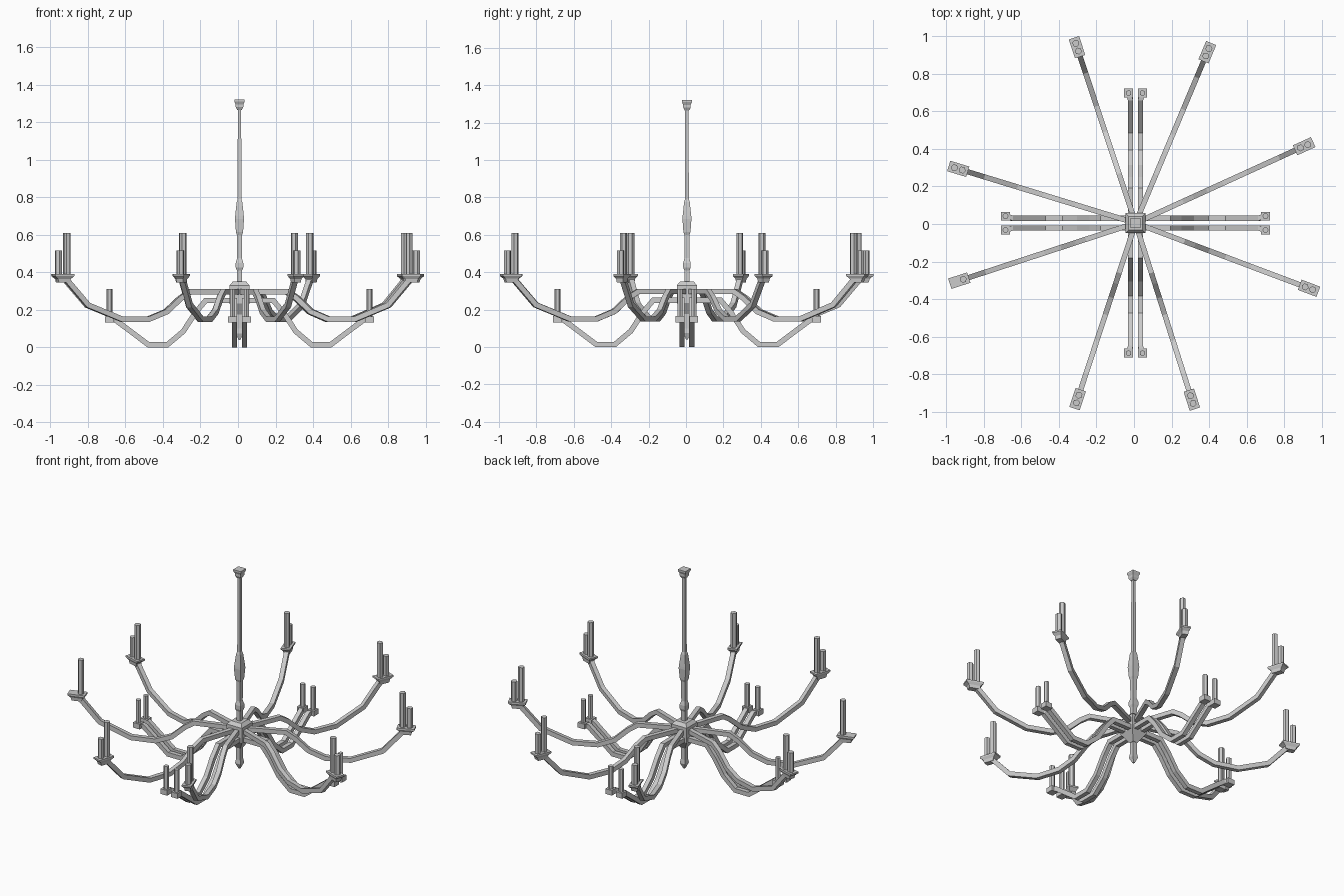
import bpy, bmesh, math
from mathutils import Vector, Matrix

if "Cube" in bpy.data.objects:
    bpy.data.objects.remove(bpy.data.objects["Cube"])

CENTRE = Matrix.Translation((0.008, 0.005, 0))


def finish(bm, name, mat):
    bmesh.ops.recalc_face_normals(bm, faces=bm.faces)
    me = bpy.data.meshes.new(name)
    bm.to_mesh(me)
    bm.free()
    ob = bpy.data.objects.new(name, me)
    ob.matrix_world = CENTRE @ mat
    bpy.context.collection.objects.link(ob)
    return ob


def skin(rings, name, mat):
    """Join rings of points into a closed flat-faced solid."""
    bm = bmesh.new()
    vs = [[bm.verts.new(p) for p in r] for r in rings]
    n = len(vs[0])
    for a, b in zip(vs, vs[1:]):
        for i in range(n):
            j = (i + 1) % n
            bm.faces.new((a[i], a[j], b[j], b[i]))
    bm.faces.new(vs[0])
    bm.faces.new(vs[-1])
    return finish(bm, name, mat)


def stack(profile, name, mat=Matrix()):
    """Rectangular sections given as (half length, half width, z)."""
    return skin([[(x, y, z), (-x, y, z), (-x, -y, z), (x, -y, z)]
                 for x, y, z in profile], name, mat)


def sweep(path, size, name, mat):
    """Square bar along a path lying in the xz plane with slight side drift."""
    pts = [Vector(p) for p in path]
    h, rings = size / 2, []
    for i, p in enumerate(pts):
        d0 = (p - pts[max(i - 1, 0)]).normalized()
        d1 = (pts[min(i + 1, len(pts) - 1)] - p).normalized()
        t = (d0 + d1).normalized()
        k = 1 / max(0.7, t.dot(d1 if d1.length else d0))
        up = Vector((-t.z, 0, t.x)).normalized() * h * k
        side = Vector((0, h, 0))
        rings.append([p + up + side, p + up - side, p - up - side, p - up + side])
    return skin(rings, name, mat)


def candle(radius, z0, z1, name, mat):
    rings = [[(radius * math.cos(a * math.pi / 3), radius * math.sin(a * math.pi / 3), z)
              for a in range(6)] for z in (z0, z1)]
    return skin(rings, name, mat)


# Central stem, ceiling cap, hub and finial, all square in section
def square(rows, name):
    stack([(w, w, z) for w, z in rows], name)


square([(0.014, 0.34), (0.014, 0.41), (0.02, 0.425), (0.02, 0.45), (0.013, 0.475),
        (0.014, 0.60), (0.019, 0.615), (0.024, 0.685), (0.023, 0.70), (0.015, 0.775),
        (0.010, 0.79), (0.009, 1.27)], "stem")
square([(0.012, 1.265), (0.020, 1.28), (0.020, 1.295), (0.027, 1.31), (0.027, 1.32)],
       "ceiling_cap")
square([(0.016, 0.175), (0.054, 0.235), (0.054, 0.33), (0.036, 0.35)], "hub")
square([(0.005, 0.04), (0.019, 0.075), (0.015, 0.10), (0.014, 0.20)], "finial")

# Outer arms with flared tray and a tall and a short candle
outer = [(0.03, 0, 0.297), (0.275, 0, 0.297), (0.33, 0, 0.262), (0.41, 0, 0.19),
         (0.51, 0, 0.15), (0.66, 0, 0.15), (0.85, 0, 0.225), (0.975, 0, 0.365)]
for deg in (108.4, 67.2, 24.5, -20.6, -72.3, -108.2, 198.1, 163.0):
    rot = Matrix.Rotation(math.radians(deg), 4, 'Z')
    sweep(outer, 0.028, "outer_arm", rot)
    stack([(0.03, 0.018, 0.345), (0.036, 0.02, 0.365), (0.053, 0.029, 0.38),
           (0.053, 0.029, 0.39)], "outer_tray", rot @ Matrix.Translation((0.988, 0, 0)))
    candle(0.019, 0.385, 0.61, "tall_candle", rot @ Matrix.Translation((0.966, 0, 0)))
    if deg != 198.1:  # this arm carries only the tall candle
        candle(0.019, 0.385, 0.515, "short_candle", rot @ Matrix.Translation((1.009, 0, 0)))

# Inner arms in parallel pairs, each with a square cup and a thin candle
inner = [(0.03, 0.026, 0.25), (0.18, 0.026, 0.25), (0.235, 0.026, 0.185),
         (0.30, 0.026, 0.085), (0.385, 0.026, 0.0135), (0.485, 0.026, 0.0135),
         (0.58, 0.026, 0.085), (0.66, 0.026, 0.145), (0.685, 0.037, 0.15)]
for q in range(4):
    rot = Matrix.Rotation(q * math.pi / 2, 4, 'Z')
    for s in (1, -1):
        sweep([(x, y * s, z) for x, y, z in inner], 0.028, "inner_arm", rot)
        spot = rot @ Matrix.Translation((0.693, 0.037 * s, 0))
        stack([(0.024, 0.023, 0.132), (0.024, 0.023, 0.165)], "inner_cup", spot)
        candle(0.016, 0.16, 0.31, "inner_candle", spot)
